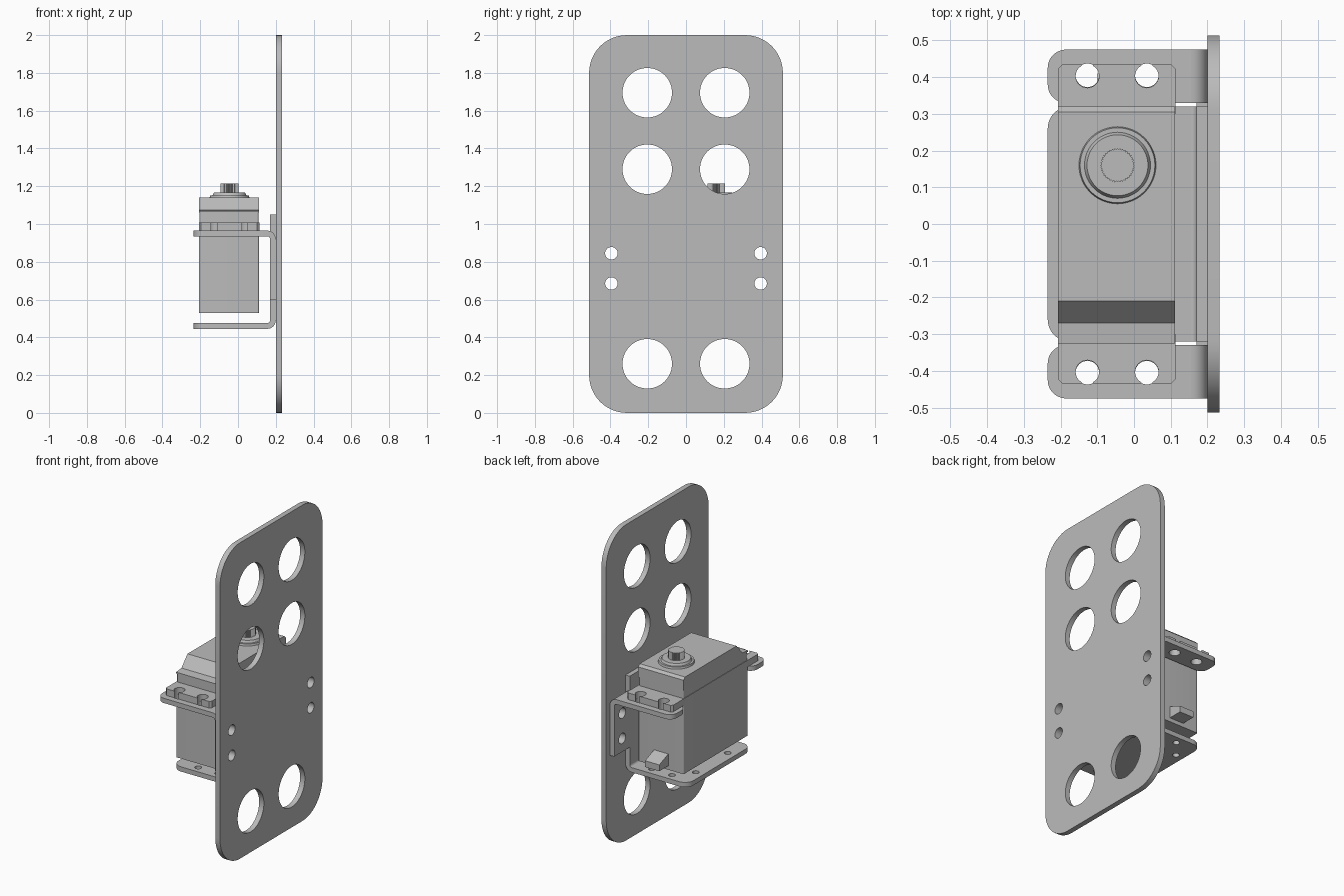
import bpy, bmesh
from math import cos, sin, pi, radians
from mathutils import Matrix, Vector

cube = bpy.data.objects.get("Cube")
if cube:
    bpy.data.objects.remove(cube, do_unlink=True)

grey = bpy.data.materials.new("plain grey")
grey.use_nodes = True
grey.diffuse_color = (0.5, 0.5, 0.5, 1)
grey.node_tree.nodes["Principled BSDF"].inputs["Base Color"].default_value = (0.5, 0.5, 0.5, 1)

# Local axes of a flat sheet: (u, v, thickness) in world space
PLANES = {
    "XY": Matrix(((1, 0, 0), (0, 1, 0), (0, 0, 1))),
    "YZ": Matrix(((0, 0, 1), (1, 0, 0), (0, 1, 0))),
    "XZ": Matrix(((1, 0, 0), (0, 0, -1), (0, 1, 0))),
}
parts = []


def circle(u, v, r, n=40):
    return [(u + r * cos(2 * pi * i / n), v + r * sin(2 * pi * i / n)) for i in range(n)]


def rounded(corners):
    """Outline from (u, v, radius) right-angled corners."""
    out = []
    for i, (u, v, r) in enumerate(corners):
        p = Vector((u, v))
        if r == 0:
            out.append((u, v))
            continue
        d1 = (Vector(corners[i - 1][:2]) - p).normalized()
        d2 = (Vector(corners[(i + 1) % len(corners)][:2]) - p).normalized()
        c = p + r * (d1 + d2)
        for k in range(13):
            t = k * pi / 24
            out.append(tuple(c - r * (d2 * cos(t) + d1 * sin(t))))
    return out


def sheet(name, plane, low, high, outline, holes=()):
    """Extrude a flat outline with holes between two depths."""
    curve = bpy.data.curves.new(name, "CURVE")
    curve.dimensions, curve.fill_mode = "2D", "BOTH"
    curve.extrude = (high - low) / 2
    for points in [outline, *holes]:
        spline = curve.splines.new("POLY")
        spline.points.add(len(points) - 1)
        for sp, (u, v) in zip(spline.points, points):
            sp.co = (u, v, 0, 1)
        spline.use_cyclic_u = True
    temp = bpy.data.objects.new("temp", curve)
    bpy.context.scene.collection.objects.link(temp)
    graph = bpy.context.evaluated_depsgraph_get()
    mesh = bpy.data.meshes.new_from_object(temp.evaluated_get(graph))
    bpy.data.objects.remove(temp, do_unlink=True)
    bpy.data.curves.remove(curve)
    mesh.transform(Matrix.Translation((0, 0, (low + high) / 2)))
    mesh.transform(PLANES[plane].to_4x4())
    return finish(name, mesh)


def finish(name, mesh):
    bm = bmesh.new()
    bm.from_mesh(mesh)
    bmesh.ops.remove_doubles(bm, verts=bm.verts, dist=1e-5)
    bmesh.ops.recalc_face_normals(bm, faces=bm.faces)
    bm.to_mesh(mesh)
    bm.free()
    mesh.materials.clear()
    mesh.materials.append(grey)
    obj = bpy.data.objects.new(name, mesh)
    bpy.context.scene.collection.objects.link(obj)
    parts.append(obj)
    return obj


def cone(name, r1, r2, z1, z2):
    """Tapered disc on the output axis."""
    bm = bmesh.new()
    at = Matrix.Translation((SHAFT_X, SHAFT_Y, (z1 + z2) / 2))
    bmesh.ops.create_cone(bm, cap_ends=True, segments=48, radius1=r1, radius2=r2,
                          depth=z2 - z1, matrix=at)
    mesh = bpy.data.meshes.new(name)
    bm.to_mesh(mesh)
    bm.free()
    finish(name, mesh)


SHAFT_X, SHAFT_Y = -0.045, 0.16
SCREW_X = (-0.127, 0.035)
SIDES = (("back", 1), ("front", -1))

# Large mounting plate with lightening and screw holes
screws = [circle(s * 0.395, z, 0.033) for s in (-1, 1) for z in (0.685, 0.845)]
big = [circle(s * 0.205, z, 0.131, 64) for s in (-1, 1) for z in (0.26, 1.29, 1.695)]
sheet("mounting_plate", "YZ", 0.2, 0.233,
      rounded([(-0.513, 0, 0.2), (0.513, 0, 0.2), (0.513, 2, 0.2), (-0.513, 2, 0.2)]),
      big + screws)

# Bracket web with side ears and bend-relief slits
half = [(0.32, 0.49), (0.32, 0.6), (0.475, 0.6), (0.475, 0.92),
        (0.33, 0.92), (0.33, 0.86), (0.32, 0.86), (0.32, 1.05)]
sheet("bracket_web", "YZ", 0.17, 0.2, half + [(-y, z) for y, z in reversed(half)], screws)


# Quarter bends joining web and flanges
def bend(name, z, way, low, high):
    arc = [(r, k * pi / 16) for r, ks in ((0.045, range(9)), (0.015, range(8, -1, -1))) for k in ks]
    sheet(name, "XZ", low, high,
          [(0.155 + r * cos(t), z + way * r * sin(t)) for r, t in arc])


# Bottom flange
bottom_holes = [circle(x, s * y, 0.02, 24) for s in (-1, 1)
                for x, y in ((-0.18, 0.16), (-0.09, 0.27), (0.05, 0.27))]
sheet("bracket_bottom_flange", "XY", 0.445, 0.475,
      rounded([(0.155, -0.32, 0), (0.155, 0.32, 0), (-0.235, 0.32, 0.06), (-0.235, -0.32, 0.06)]),
      bottom_holes)
bend("bracket_bottom_bend", 0.49, -1, -0.32, 0.32)

for side, s in SIDES:
    # Upper bracket tabs
    sheet(f"bracket_{side}_tab", "XY", 0.935, 0.965,
          rounded([(0.155, s * 0.33, 0), (0.155, s * 0.475, 0),
                   (-0.235, s * 0.475, 0.05), (-0.235, s * 0.33, 0.05)]),
          [circle(x, s * 0.405, 0.032) for x in SCREW_X])
    bend(f"bracket_{side}_bend", 0.92, 1, *sorted((-s * 0.33, -s * 0.475)))

    # Servo mounting ears with open keyhole slots
    ear = [(-0.207, 0.3)] + [(-0.207, 0.423), (-0.195, 0.435)]
    for x in SCREW_X:
        ear.append((x - 0.015, 0.435))
        for k in range(25):
            t = radians(118 + k * (304 / 24))
            ear.append((x + 0.032 * cos(t), 0.403 + 0.032 * sin(t)))
        ear.append((x + 0.015, 0.435))
    ear += [(0.101, 0.435), (0.113, 0.423), (0.113, 0.3)]
    sheet(f"servo_{side}_ear", "XY", 0.965, 1.007, [(x, s * y) for x, y in ear])

# Servo case: lower box, middle band and sloped gear cover
for name, z1, z2, inset in (("servo_lower_case", 0.53, 1.007, 0),
                            ("servo_middle_case", 1.007, 1.06, 0.003)):
    a, b, c, d = -0.207 + inset, 0.111 - inset, -0.325 + inset, 0.32 - inset
    sheet(name, "XY", z1, z2,
          rounded([(a, c, 0.008), (b, c, 0.008), (b, d, 0.008), (a, d, 0.008)]))
sheet("servo_gear_cover", "YZ", -0.207, 0.111,
      [(-0.325, 1.06), (0.32, 1.06), (0.32, 1.125), (0.305, 1.14),
       (-0.21, 1.14), (-0.27, 1.073), (-0.325, 1.068)])

# Cable strain relief low on the back
sheet("cable_relief", "YZ", -0.1, 0.0,
      [(0.32, 0.555), (0.41, 0.555), (0.41, 0.595), (0.32, 0.63)])

# Output boss and splined shaft
cone("output_boss", 0.105, 0.102, 1.14, 1.152)
cone("output_boss_rim", 0.09, 0.083, 1.152, 1.166)
teeth = [(SHAFT_X + r * cos(t), SHAFT_Y + r * sin(t))
         for i in range(80) for r, t in [(0.047 - 0.004 * (i % 2), 2 * pi * i / 80)]]
sheet("output_spline", "XY", 1.16, 1.214, teeth)

bpy.ops.object.select_all(action="DESELECT")
for obj in parts:
    obj.select_set(True)
bpy.context.view_layer.objects.active = parts[0]
bpy.ops.object.shade_smooth_by_angle(angle=radians(30))
